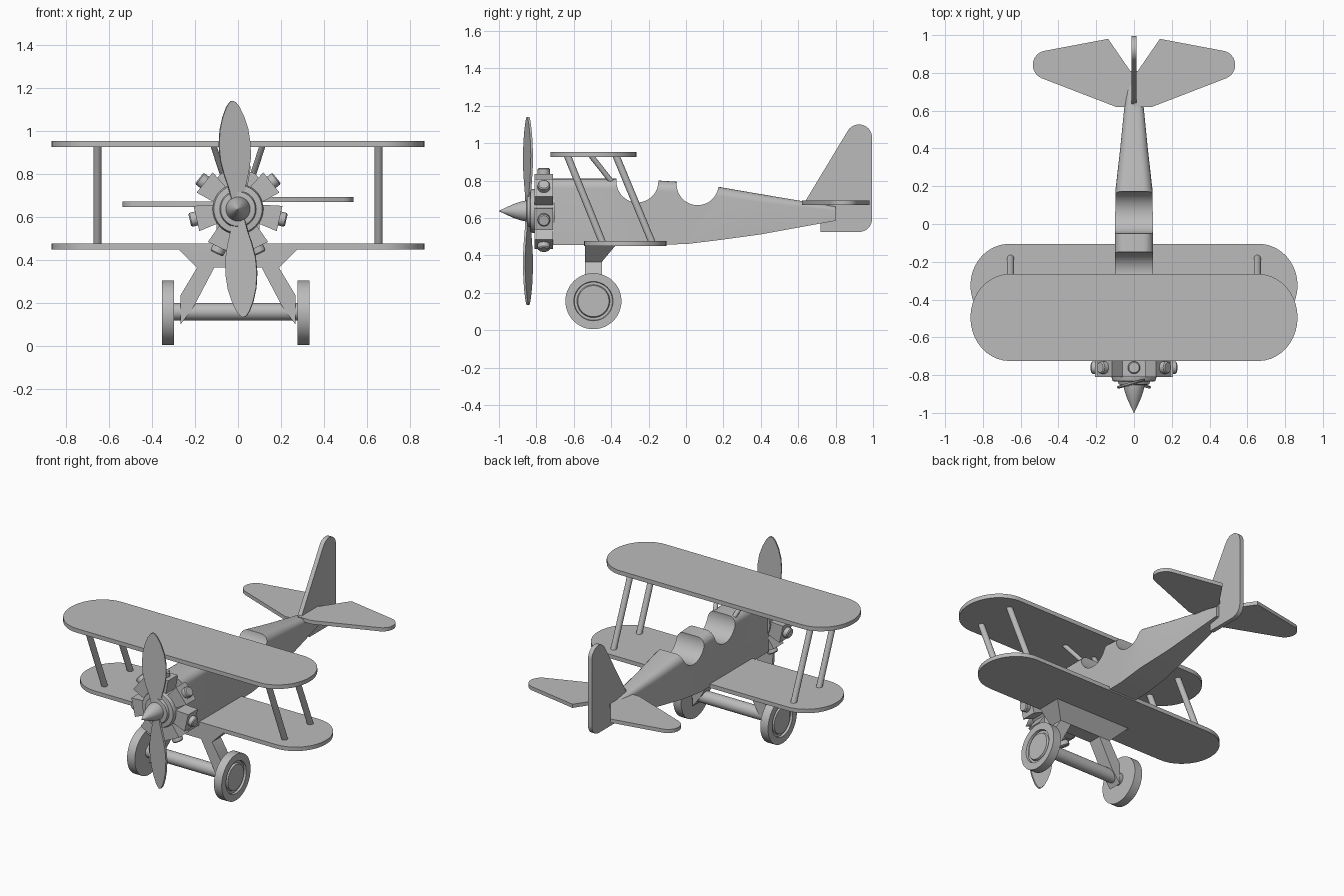
import bpy, bmesh, math
from mathutils import Vector, Matrix

if "Cube" in bpy.data.objects:
    bpy.data.objects.remove(bpy.data.objects["Cube"])

grey = bpy.data.materials.new("plain grey")
grey.diffuse_color = (0.5, 0.5, 0.5, 1)
grey.use_nodes = True
grey.node_tree.nodes["Principled BSDF"].inputs["Base Color"].default_value = grey.diffuse_color


def loft(name, rings):
    """Skin a row of equal-length point rings and cap both ends."""
    bm = bmesh.new()
    rows = [[bm.verts.new(p) for p in ring] for ring in rings]
    n = len(rows[0])
    for a, b in zip(rows, rows[1:]):
        for i in range(n):
            j = (i + 1) % n
            bm.faces.new((a[i], a[j], b[j], b[i]))
    bm.faces.new(rows[0])
    bm.faces.new(rows[-1])
    bmesh.ops.recalc_face_normals(bm, faces=bm.faces)
    mesh = bpy.data.meshes.new(name)
    bm.to_mesh(mesh)
    bm.free()
    mesh.materials.append(grey)
    ob = bpy.data.objects.new(name, mesh)
    bpy.context.collection.objects.link(ob)
    return ob


def prism(name, pts, axis, a, b):
    """Extrude a flat outline along one axis from a to b."""
    def place(p, t):
        c = list(p)
        c.insert("xyz".index(axis), t)
        return Vector(c)
    return loft(name, [[place(p, t) for p in pts] for t in (a, b)])


def lathe(name, profile, origin, direction, n=32):
    """Turn (distance along axis, radius) pairs around a direction."""
    rot = Vector(direction).to_track_quat('Z', 'Y')
    o = Vector(origin)
    return loft(name, [[o + rot @ Vector((r * math.cos(k * math.tau / n),
                                          r * math.sin(k * math.tau / n), t))
                        for k in range(n)] for t, r in profile])


def rod(name, a, b, r, n=16):
    d = Vector(b) - Vector(a)
    return lathe(name, [(0, r), (d.length, r)], a, d, n)


def arc(cx, cy, rx, ry, a0, a1, n):
    out = []
    for k in range(n + 1):
        t = math.radians(a0 + (a1 - a0) * k / n)
        out.append((cx + rx * math.cos(t), cy + ry * math.sin(t)))
    return out


# wings with rounded tips
def wing(name, cy, half, z0, z1):
    pts = arc(0.66, cy, 0.206, half, -90, 90, 20) + arc(-0.66, cy, 0.206, half, 90, 270, 20)
    prism(name, pts, 'z', z0, z1)


wing("upper_wing", -0.495, 0.23, 0.925, 0.952)
wing("lower_wing", -0.325, 0.22, 0.45, 0.476)

# wing struts
for s, side in ((-1, "left"), (1, "right")):
    rod(f"front_strut_{side}", (s * .653, -.635, .935), (s * .653, -.445, .465), .019)
    rod(f"rear_strut_{side}", (s * .653, -.375, .935), (s * .653, -.18, .465), .019)
    rod(f"centre_strut_{side}", (s * .115, -.51, .935), (s * .068, -.395, .79), .014)


# fuselage: box section with rounded upper edges
def section(y, w, z0, z1):
    r = min(0.05, w * 0.6)
    pts = [(-w, z0), (w, z0)] + arc(w - r, z1 - r, r, r, 0, 90, 5) \
        + arc(r - w, z1 - r, r, r, 90, 180, 5)
    return [Vector((x, y, z)) for x, z in pts]


fuselage = loft("fuselage", [section(*s) for s in (
    (-.71, .1, .455, .81), (-.3, .1, .455, .81), (0, .1, .46, .79), (.18, .098, .482, .765),
    (.4, .073, .512, .727), (.8, .033, .585, .66))])

# cockpit openings
for y, z in ((-.26, .795), (.062, .78)):
    cutter = rod("cockpit_cutter", (-.3, y, z), (.3, y, z), .112, 48)
    cutter.hide_render = True
    mod = fuselage.modifiers.new("cockpit", 'BOOLEAN')
    mod.operation = 'DIFFERENCE'
    mod.solver = 'EXACT'
    mod.object = cutter
    bpy.context.view_layer.objects.active = fuselage
    bpy.ops.object.modifier_apply(modifier=mod.name)
    bpy.data.objects.remove(cutter)

# tail fin and tailplanes
fin = [(.62, .66)] + arc(.925, 1.03, .07, .07, 150, 0, 10) \
    + arc(.925, .595, .07, .07, 0, -90, 8) + [(.72, .525), (.72, .61)]
prism("tail_fin", fin, 'x', -.014, .014)
plane = [(0, .62), (.095, .62)] + arc(.46, .842, .076, .076, -68, 79, 12) \
    + [(.137, .98), (.02, .81), (0, .81)]
for s, side, z in ((-1, "left", .647), (1, "right", .67)):
    prism(f"tailplane_{side}", [(s * x, y) for x, y in plane], 'z', z, z + .024)

# engine: crankcase, seven cylinders with round caps
CZ = .637
lathe("crankcase", [(.70, .118), (.815, .118), (.832, .112), (.835, .085), (.85, .08), (.853, .055)],
      (0, 0, CZ), (0, -1, 0), 40)
for k in range(7):
    spin = Matrix.Translation((0, 0, CZ)) @ Matrix.Rotation(k * math.tau / 7, 4, 'Y')
    block = [(-.04, .08), (.04, .08), (.06, .198), (-.06, .198)]
    prism(f"engine_cylinder_{k + 1}", block, 'y', -.81, -.71).matrix_world = spin
    cap = lathe(f"cylinder_cap_{k + 1}", [(.19, .033), (.224, .033), (.23, .027)],
                (0, -.76, 0), (0, 0, 1), 20)
    cap.matrix_world = spin

# spinner
lathe("spinner", [(.82, .058), (.85, .057), (.88, .051), (.92, .038), (.96, .02), (1.0, .001)],
      (0, 0, CZ), (0, -1, 0))

# propeller blades, pitched in opposite directions
half = [(.04, .028), (.1, .04), (.16, .058), (.23, .073), (.3, .076), (.37, .068),
        (.43, .051), (.475, .031), (.495, .016), (.503, .004)]
outline = [(w, r) for r, w in half] + [(-w, r) for r, w in reversed(half)]
for k, name in enumerate(("upper_blade", "lower_blade")):
    blade = prism(name, outline, 'y', -.006, .006)
    blade.matrix_world = (Matrix.Translation((0, -.845, CZ))
                          @ Matrix.Rotation(math.radians(-3 + 180 * k), 4, 'Y')
                          @ Matrix.Rotation(math.radians(16), 4, 'Z'))

# undercarriage: fairing under the wing, two legs, axle, wheels
loft("gear_fairing", [
    [Vector((x, y, z)) for x, y in ((-w, -.54), (w, -.54), (w, b), (-w, b))]
    for w, b, z in ((.28, -.375, .455), (.19, -.45, .365))])
for s, side in ((-1, "left"), (1, "right")):
    leg = [(.19, .365), (.268, .235), (.268, .10), (.21, .175), (.11, .365)]
    prism(f"gear_leg_{side}", [(s * x, z) for x, z in leg], 'y', -.54, -.45)
    lathe(f"wheel_{side}", [(0, .09), (0, .15), (.056, .15), (.056, .105), (.042, .102),
                            (.042, .088), (.054, .083)],
          (s * .277 - .01 + s * .01, -.495, .155), (s, 0, 0), 48)
rod("axle", (-.3, -.495, .16), (.29, -.495, .16), .04, 24)

# smooth the curved surfaces, keep edges sharp
bpy.ops.object.select_all(action='SELECT')
bpy.context.view_layer.objects.active = fuselage
bpy.ops.object.shade_smooth_by_angle(angle=math.radians(32))
